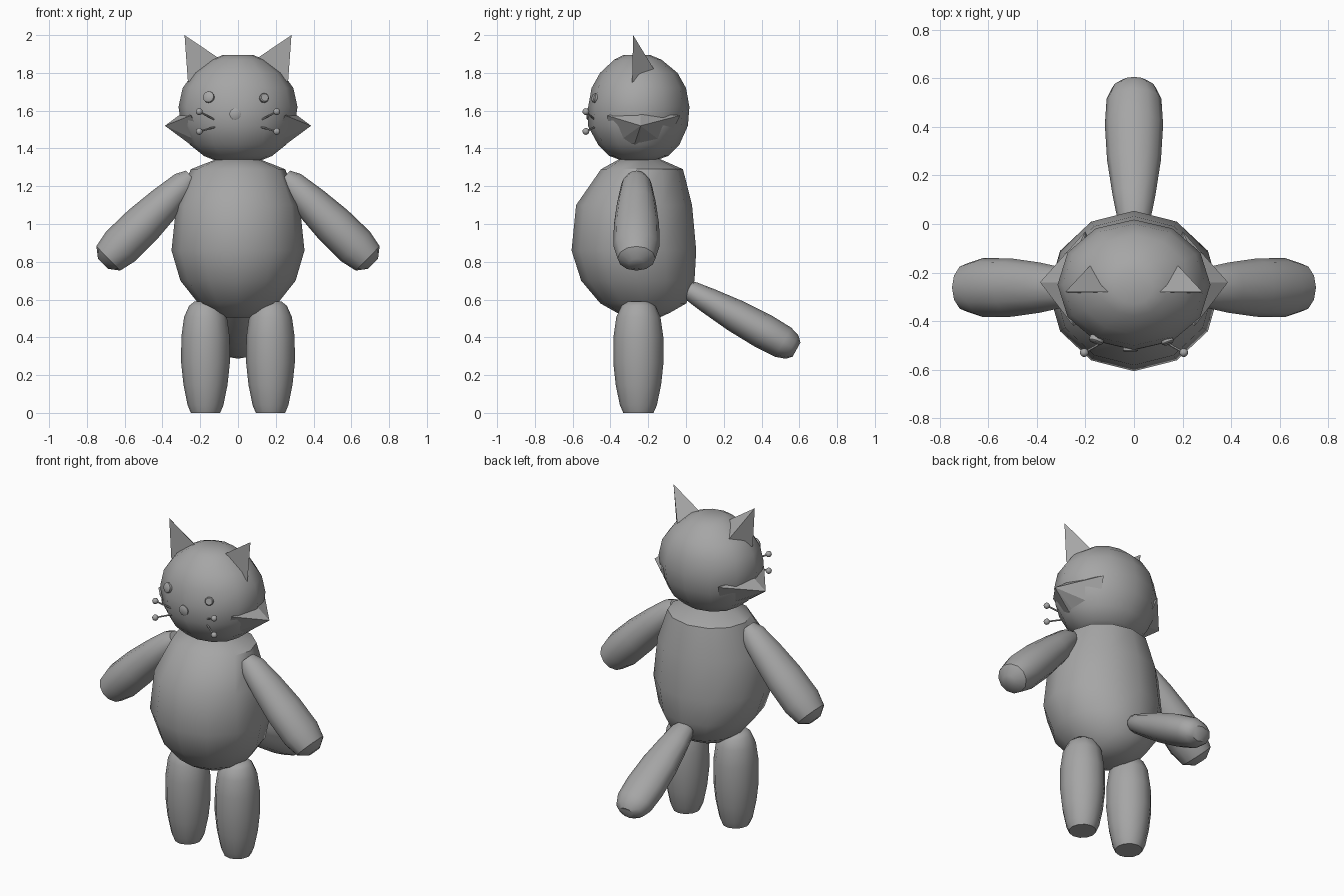
import bpy, bmesh, math
from mathutils import Vector

if "Cube" in bpy.data.objects:
    bpy.data.objects.remove(bpy.data.objects["Cube"])

GREY = bpy.data.materials.new("grey")
GREY.diffuse_color = (0.38, 0.38, 0.38, 1)
GREY.use_nodes = True
GREY.node_tree.nodes["Principled BSDF"].inputs["Base Color"].default_value = GREY.diffuse_color


def finish(bm, name, angle=35):
    """Turn a bmesh into a named, shaded object."""
    bmesh.ops.recalc_face_normals(bm, faces=bm.faces)
    me = bpy.data.meshes.new(name)
    bm.to_mesh(me)
    bm.free()
    me.materials.append(GREY)
    ob = bpy.data.objects.new(name, me)
    bpy.context.collection.objects.link(ob)
    if angle:
        bpy.ops.object.select_all(action='DESELECT')
        ob.select_set(True)
        bpy.context.view_layer.objects.active = ob
        bpy.ops.object.shade_smooth_by_angle(angle=math.radians(angle))
    return ob


def loft(name, rings, sides):
    """Skin elliptical rings given as (centre, half-axis u, half-axis v)."""
    bm = bmesh.new()
    loops = []
    for c, u, v in rings:
        angles = [2 * math.pi * i / sides for i in range(sides)]
        loops.append([bm.verts.new(c + u * math.cos(a) + v * math.sin(a)) for a in angles])
    for a, b in zip(loops, loops[1:]):
        for i in range(sides):
            j = (i + 1) % sides
            bm.faces.new((a[i], a[j], b[j], b[i]))
    bm.faces.new(loops[0][::-1])
    bm.faces.new(loops[-1])
    return finish(bm, name, 40)


def upright(name, profile, sides):
    """Loft along z from (z, centre y, half width, half depth)."""
    return loft(name, [(Vector((0, cy, z)), Vector((rx, 0, 0)), Vector((0, ry, 0)))
                       for z, cy, rx, ry in profile], sides)


def limb(name, start, end, side, profile, flat=1.0, sides=12):
    """Loft from start to end with (fraction, radius); flat squashes across side."""
    start, end, side = Vector(start), Vector(end), Vector(side)
    across = (end - start).normalized().cross(side)
    return loft(name, [(start.lerp(end, t), side * r, across * r * flat)
                       for t, r in profile], sides)


def hull(name, points):
    bm = bmesh.new()
    for p in points:
        bm.verts.new(p)
    bmesh.ops.convex_hull(bm, input=bm.verts)
    return finish(bm, name, 0)


def disc(name, centre, normal, radius, depth):
    n = Vector(normal).normalized()
    c = Vector(centre)
    u = n.cross(Vector((0, 0, 1))).normalized() * radius
    v = n.cross(u)
    return loft(name, [(c - n * depth, u, v), (c + n * depth * 0.6, u, v),
                       (c + n * depth, u * 0.8, v * 0.8)], 12)


# Body and head
upright("body", [(.505, -.22, .09, .08), (.53, -.225, .14, .14), (.58, -.226, .21, .228),
                 (.70, -.255, .305, .30), (.86, -.276, .352, .33), (1.10, -.275, .327, .307),
                 (1.29, -.233, .25, .217), (1.345, -.245, .11, .105)], 12)
upright("head", [(1.34, -.25, .13, .10), (1.36, -.25, .18, .155), (1.42, -.25, .255, .215),
                 (1.52, -.255, .30, .265), (1.62, -.25, .315, .268), (1.72, -.25, .293, .25),
                 (1.80, -.25, .235, .205), (1.87, -.255, .14, .125), (1.895, -.26, .08, .07)], 12)

for s, label in ((-1, "left"), (1, "right")):
    # Ears and pulled-out cheeks
    hull(label + "_ear", [(s * .283, -.28, 2.0), (s * .265, -.285, 1.75),
                          (s * .105, -.28, 1.88), (s * .18, -.17, 1.82)])
    hull(label + "_cheek", [(s * .387, -.24, 1.52), (s * .25, -.42, 1.575),
                            (s * .20, -.03, 1.575), (s * .30, -.24, 1.585),
                            (s * .265, -.27, 1.43), (s * .15, -.25, 1.355),
                            (s * .17, -.38, 1.42), (s * .17, -.11, 1.42)])
    # Arms and legs
    limb(label + "_arm", (s * .245, -.262, 1.25), (s * .715, -.262, .79), (0, 1, 0),
         [(0, .05), (.08, .08), (.3, .103), (.55, .12), (.8, .122), (.94, .10), (1, .042)], .9)
    limb(label + "_leg", (s * .172, -.252, .59), (s * .172, -.252, 0), (0, 1, 0),
         [(0, .06), (.04, .09), (.14, .117), (.32, .132), (.55, .133), (.75, .12),
          (.93, .098), (1, .08)], .97)
    # Whiskers with ball tips
    for z, root in ((1.595, 1.54), (1.49, 1.52)):
        tip = Vector((s * .205, -.53, z))
        d = (tip - Vector((s * .10, -.47, root)))
        limb("whisker", tip - d, tip, d.normalized().orthogonal().normalized(),
             [(0, .005), (1, .005)], sides=6)
        bm = bmesh.new()
        bmesh.ops.create_uvsphere(bm, u_segments=12, v_segments=8, radius=.018)
        bmesh.ops.translate(bm, verts=bm.verts, vec=tip)
        finish(bm, "whisker_tip", 60)

# Eyes and nose
disc("left_eye", (-.155, -.478, 1.672), (-.35, -1, .25), .03, .012)
disc("right_eye", (.138, -.482, 1.667), (.35, -1, .25), .025, .012)
disc("nose", (-.015, -.516, 1.582), (0, -1, 0), .031, .01)

# Tail
limb("tail", (0, 0, .66), (0, .585, .335), (1, 0, 0),
     [(0, .05), (.05, .07), (.2, .088), (.45, .111), (.7, .12), (.88, .113),
      (.96, .09), (1, .055)], .78)
